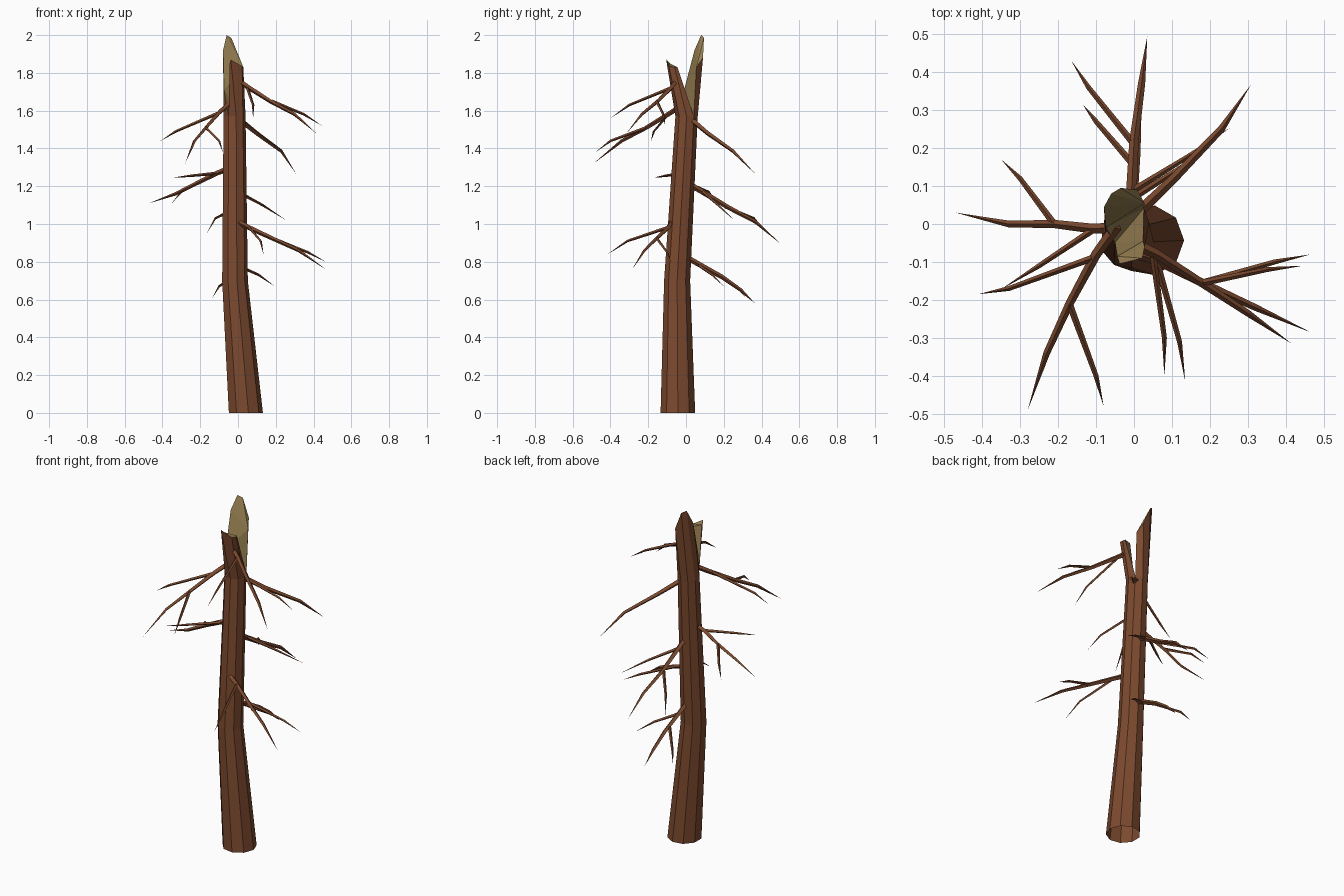
import bpy, bmesh, math
from mathutils import Vector

if "Cube" in bpy.data.objects:
    bpy.data.objects.remove(bpy.data.objects["Cube"])


def material(name, rgb):
    m = bpy.data.materials.new(name)
    m.diffuse_color = (*rgb, 1)
    m.use_nodes = True
    m.node_tree.nodes["Principled BSDF"].inputs["Base Color"].default_value = m.diffuse_color
    return m


BARK = material("bark brown", (0.20, 0.067, 0.028))
WOOD = material("split wood tan", (0.31, 0.215, 0.085))


def finish(bm, name):
    bmesh.ops.recalc_face_normals(bm, faces=bm.faces[:])
    me = bpy.data.meshes.new(name)
    bm.to_mesh(me)
    bm.free()
    ob = bpy.data.objects.new(name, me)
    me.materials.append(BARK)
    me.materials.append(WOOD)
    bpy.context.collection.objects.link(ob)
    return ob


def ring(x, y, z, r, n=9):
    return [Vector((x + r * math.cos(k * math.tau / n), y + r * math.sin(k * math.tau / n), z))
            for k in range(n)]


TOP = (-0.02, 0.003, 1.57, 0.06)

# trunk: nine-sided, bent at z = 0.7, open underneath
bm = bmesh.new()
rings = [[bm.verts.new(p) for p in ring(*c)] for c in
         ((0.039, -0.043, 0, 0.093), (-0.018, -0.047, 0.7, 0.07), TOP)]
for a, b in zip(rings, rings[1:]):
    for k in range(9):
        j = (k + 1) % 9
        bm.faces.new((a[k], a[j], b[j], b[k]))
finish(bm, "trunk")


# broken top: two shards standing on parts of the trunk's upper ring
def shard(name, first, tops):
    base = ring(*TOP)
    bm = bmesh.new()
    n = len(tops)
    lo = [bm.verts.new(base[(first + k) % 9]) for k in range(n)]
    hi = [bm.verts.new(p) for p in tops]
    for k in range(n - 1):
        bm.faces.new((lo[k], lo[k + 1], hi[k + 1], hi[k]))
    bm.faces.new(lo)
    torn = [bm.faces.new(hi), bm.faces.new((lo[-1], lo[0], hi[0], hi[-1]))]
    for f in torn:
        f.material_index = 1
    bmesh.ops.triangulate(bm, faces=torn)
    finish(bm, name)


shard("back_shard", 1, [(0.028, 0.055, 1.83), (0.008, 0.09, 1.88), (-0.035, 0.095, 1.985),
                        (-0.06, 0.08, 2.0), (-0.079, 0.045, 1.92), (-0.074, -0.01, 1.71)])
shard("front_shard", 6, [(-0.044, -0.085, 1.85), (-0.038, -0.105, 1.87),
                         (0.022, -0.09, 1.835), (0.028, -0.06, 1.83), (0.024, -0.045, 1.83)])


# branches: tapered four-sided limbs ending in a point
def branch(name, r, *pts):
    pts = [Vector(p) for p in pts]
    bm = bmesh.new()
    prev = None
    for i, p in enumerate(pts[:-1]):
        d = (pts[i + 1] - pts[max(i - 1, 0)]).normalized()
        u = d.cross(Vector((0, 0, 1))).normalized()
        w = u.cross(d)
        s = r * (1 - 0.55 * i / (len(pts) - 1))
        cur = [bm.verts.new(p + s * v) for v in (u, w, -u, -w)]
        if prev:
            for k in range(4):
                bm.faces.new((prev[k], prev[(k + 1) % 4], cur[(k + 1) % 4], cur[k]))
        else:
            bm.faces.new(cur)
        prev = cur
    tip = bm.verts.new(pts[-1])
    for k in range(4):
        bm.faces.new((prev[k], prev[(k + 1) % 4], tip))
    finish(bm, name)


L, S = 0.015, 0.009   # limb and twig thickness

branch("back_upper_limb", L, (-0.01, 0.02, 1.21), (0, 0.22, 1.09), (0.02, 0.37, 1.01), (0.035, 0.495, 0.9))
branch("back_upper_left_twig", S, (0, 0.21, 1.09), (-0.12, 0.36, 1.03), (-0.165, 0.43, 0.95))
branch("back_upper_right_twig", S, (0, 0.09, 1.17), (0.13, 0.17, 1.10), (0.255, 0.255, 1.02))

branch("back_lower_limb", L, (-0.01, -0.01, 0.83), (0.005, 0.19, 0.72), (0.01, 0.29, 0.65), (0.015, 0.365, 0.58))
branch("back_lower_left_twig", S, (-0.005, 0.16, 0.735), (-0.1, 0.27, 0.67), (-0.135, 0.315, 0.61))
branch("back_lower_right_twig", S, (0, 0.07, 0.78), (0.11, 0.14, 0.73), (0.195, 0.2, 0.67))

branch("back_right_limb", L, (0, 0.02, 1.56), (0.1, 0.115, 1.48), (0.23, 0.25, 1.385), (0.308, 0.367, 1.265))

branch("left_limb", L, (-0.03, -0.01, 1.3), (-0.11, -0.012, 1.27), (-0.21, 0, 1.22),
       (-0.33, 0.0, 1.16), (-0.47, 0.03, 1.11))
branch("left_back_twig", S, (-0.21, 0, 1.22), (-0.3, 0.12, 1.17), (-0.35, 0.17, 1.11))
branch("left_front_twig", S, (-0.1, -0.01, 1.27), (-0.25, -0.11, 1.255), (-0.35, -0.172, 1.245))

branch("front_left_limb", L, (-0.045, -0.005, 1.64), (-0.1, -0.08, 1.59), (-0.17, -0.21, 1.51),
       (-0.23, -0.34, 1.44), (-0.28, -0.49, 1.32))
branch("front_left_outer_twig", S, (-0.11, -0.09, 1.585), (-0.33, -0.17, 1.49), (-0.41, -0.185, 1.44))
branch("front_left_inner_twig", S, (-0.17, -0.21, 1.51), (-0.1, -0.4, 1.44), (-0.08, -0.48, 1.38))

branch("front_right_upper_limb", L, (0.005, -0.055, 1.755), (0.06, -0.08, 1.72), (0.17, -0.15, 1.65),
       (0.3, -0.235, 1.58), (0.415, -0.315, 1.48))
branch("front_right_upper_outer_twig", S, (0.18, -0.155, 1.65), (0.35, -0.12, 1.58), (0.445, -0.11, 1.52))
branch("front_right_upper_inner_twig", S, (0.05, -0.08, 1.72), (0.08, -0.3, 1.63), (0.08, -0.4, 1.56))

branch("front_right_lower_limb", L, (-0.02, -0.07, 1.02), (0.06, -0.095, 0.98), (0.19, -0.16, 0.92),
       (0.32, -0.22, 0.86), (0.465, -0.285, 0.76))
branch("front_right_lower_outer_twig", S, (0.18, -0.155, 0.925), (0.37, -0.1, 0.85), (0.465, -0.08, 0.8))
branch("front_right_lower_inner_twig", S, (0.06, -0.1, 0.98), (0.12, -0.31, 0.91), (0.135, -0.415, 0.84))
